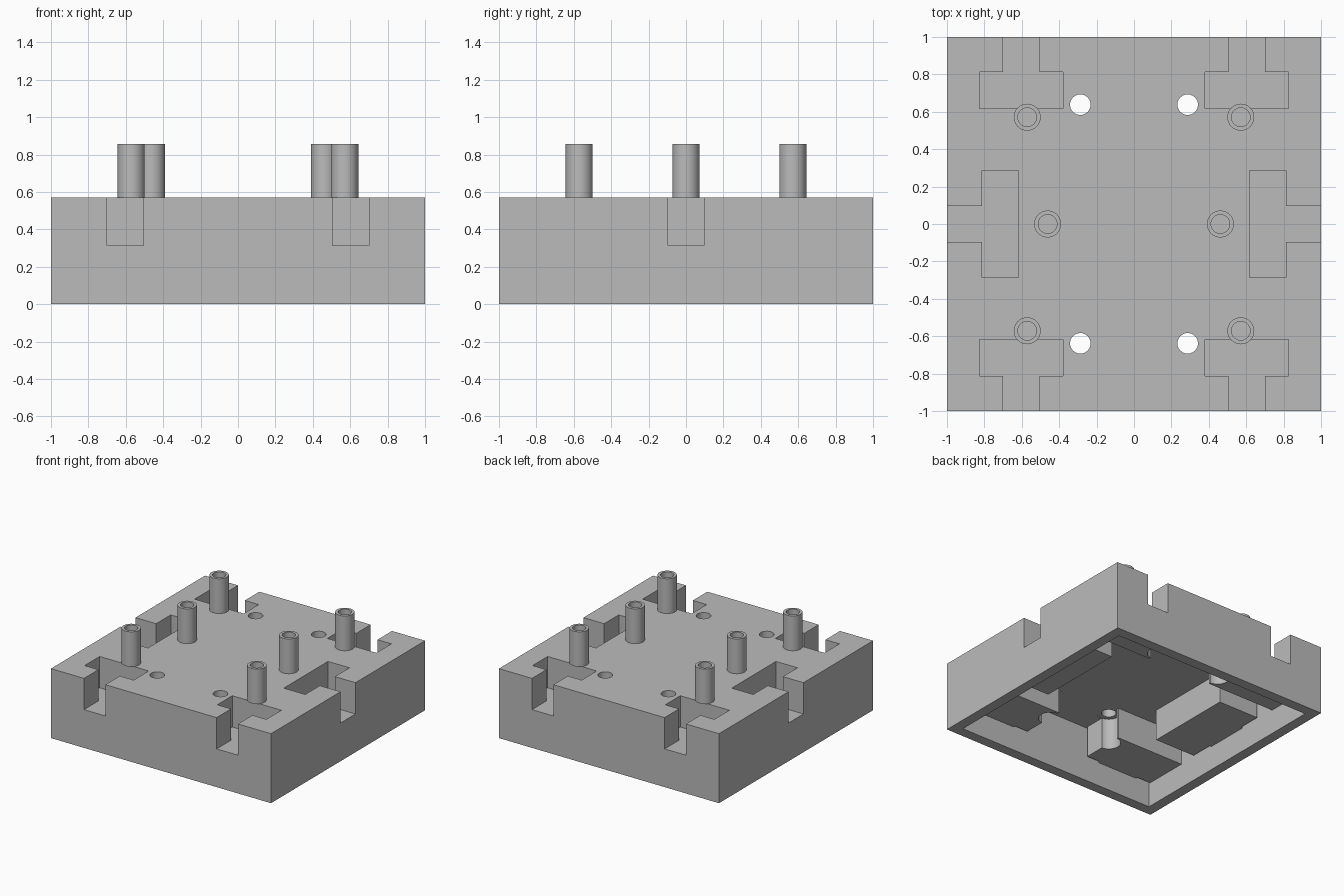
import bpy, bmesh, math

if "Cube" in bpy.data.objects:
    bpy.data.objects.remove(bpy.data.objects["Cube"])

TOP, CEIL, FLOOR, BLOCK = 0.571, 0.457, 0.314, 0.20
WALL = 0.086

grey = bpy.data.materials.new("light_grey")
grey.diffuse_color = (0.5, 0.5, 0.5, 1)
grey.use_nodes = True
grey.node_tree.nodes["Principled BSDF"].inputs["Base Color"].default_value = grey.diffuse_color


def make(name, bm, helper=False):
    bmesh.ops.recalc_face_normals(bm, faces=bm.faces)
    me = bpy.data.meshes.new(name)
    bm.to_mesh(me)
    bm.free()
    me.materials.append(grey)
    ob = bpy.data.objects.new(name, me)
    bpy.context.collection.objects.link(ob)
    if helper:
        ob.hide_render = True
        ob.hide_viewport = True
    return ob


def prism(bm, pts, z0, z1):
    low = [bm.verts.new((x, y, z0)) for x, y in pts]
    high = [bm.verts.new((x, y, z1)) for x, y in pts]
    bm.faces.new(low)
    bm.faces.new(high)
    for i in range(len(pts)):
        j = (i + 1) % len(pts)
        bm.faces.new((low[i], low[j], high[j], high[i]))


def square(h):
    return [(-h, -h), (h, -h), (h, h), (-h, h)]


def circle(cx, cy, r, n=40):
    return [(cx + r * math.cos(2 * math.pi * i / n),
             cy + r * math.sin(2 * math.pi * i / n)) for i in range(n)]


def tee(half, grow, end):
    # T outline: u runs along the wall, v runs outward to the edge
    h, s = half + grow, 0.097 + grow
    a, b = 0.617 - grow, 0.812 + grow
    return [(-h, a), (h, a), (h, b), (s, b), (s, end), (-s, end), (-s, b), (-h, b)]


def six_tees(name, grow, end, z0, z1):
    bm = bmesh.new()
    for s in (-1, 1):
        # long slot on each side
        prism(bm, [(s * v, u) for u, v in tee(0.287, grow, end)], z0, z1)
        # two short slots on front and back
        for cx in (-0.603, 0.603):
            prism(bm, [(cx + u, s * v) for u, v in tee(0.223, grow, end)], z0, z1)
    return make(name, bm, True)


def four_holes(name, r, z0, z1):
    bm = bmesh.new()
    for x in (-0.287, 0.287):
        for y in (-0.638, 0.638):
            prism(bm, circle(x, y, r), z0, z1)
    return make(name, bm, True)


# Housing block
bm = bmesh.new()
prism(bm, square(1), 0, TOP)
housing = make("housing", bm)

# Open cavity underneath
bm = bmesh.new()
prism(bm, square(1 - WALL), -0.1, CEIL)
cavity = make("cavity_cutter", bm, True)

steps = [
    (cavity, 'DIFFERENCE'),
    (six_tees("pocket_casings", WALL, 0.96, BLOCK, 0.51), 'UNION'),
    (six_tees("pocket_cutters", 0, 1.1, FLOOR, 0.7), 'DIFFERENCE'),
    (four_holes("screw_head_cutters", 0.09, -0.1, CEIL + 0.001), 'DIFFERENCE'),
    (four_holes("screw_hole_cutters", 0.055, -0.1, 0.7), 'DIFFERENCE'),
]
for cutter, op in steps:
    m = housing.modifiers.new(cutter.name, 'BOOLEAN')
    m.object, m.operation, m.solver = cutter, op, 'EXACT'

# Hollow posts on the top
for i, (x, y) in enumerate([(-0.571, -0.571), (0.571, -0.571), (-0.571, 0.571),
                            (0.571, 0.571), (-0.462, 0), (0.462, 0)]):
    bm = bmesh.new()
    n, rings = 40, []
    for r, z in ((0.05, TOP + 0.002), (0.05, 0.857), (0.072, 0.857), (0.072, TOP)):
        rings.append([bm.verts.new((px, py, z)) for px, py in circle(x, y, r, n)])
    for a, b in zip(rings, rings[1:]):
        for k in range(n):
            j = (k + 1) % n
            bm.faces.new((a[k], a[j], b[j], b[k]))
    bm.faces.new(rings[0])
    bm.faces.new(rings[-1])
    make(f"post_{i + 1}", bm)

# Smooth round walls, keep edges sharp
bpy.ops.object.select_all(action='DESELECT')
for ob in bpy.context.scene.objects:
    if not ob.hide_render:
        ob.select_set(True)
        bpy.context.view_layer.objects.active = ob
# Apply the cuts before shading
bpy.context.view_layer.objects.active = housing
for m in list(housing.modifiers):
    bpy.ops.object.modifier_apply(modifier=m.name)
bpy.ops.object.shade_smooth_by_angle(angle=math.radians(30))
